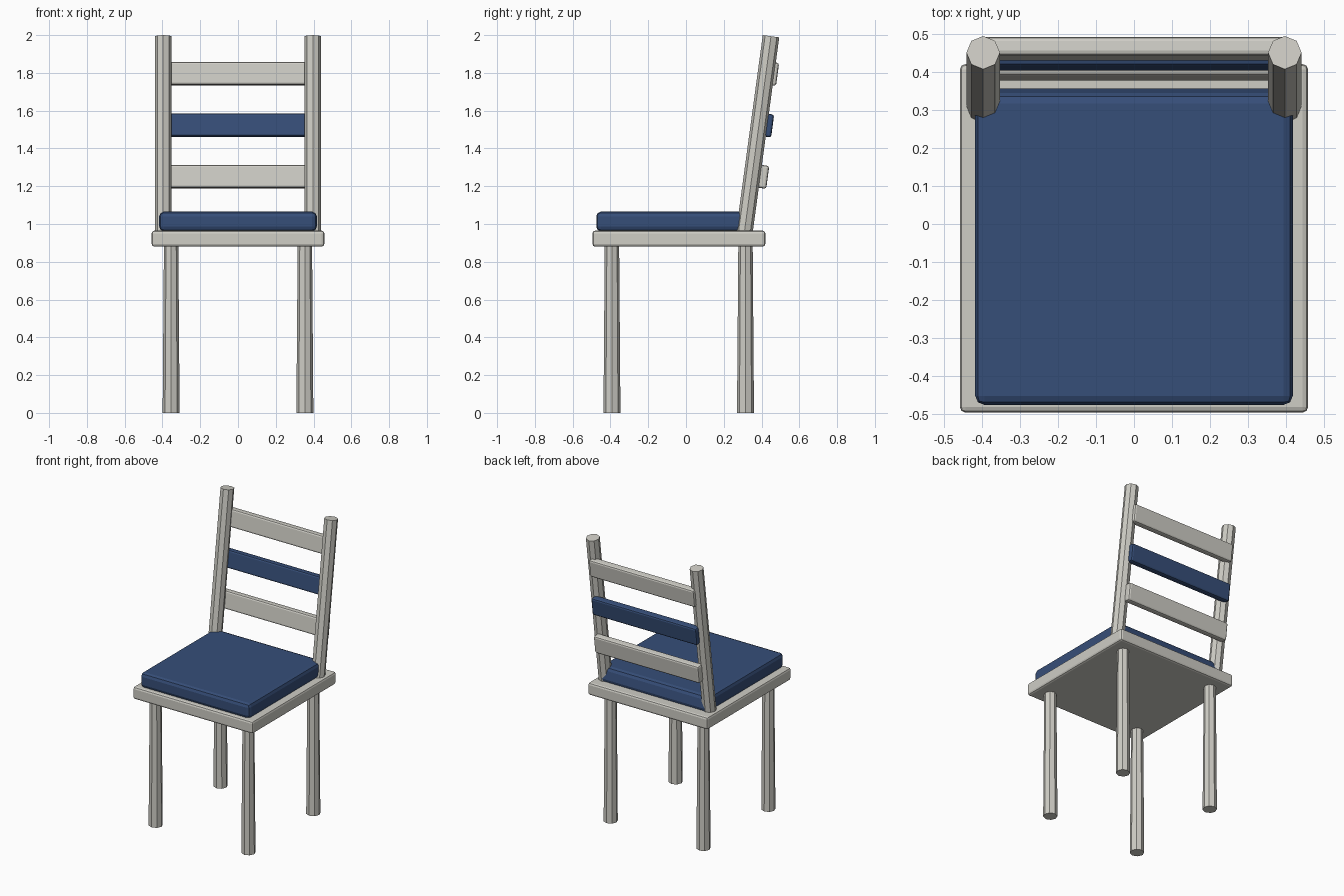
import bpy, bmesh, math
from mathutils import Matrix, Vector

if "Cube" in bpy.data.objects:
    bpy.data.objects.remove(bpy.data.objects["Cube"])


def material(name, rgb):
    m = bpy.data.materials.new(name)
    m.diffuse_color = (*rgb, 1)
    m.use_nodes = True
    m.node_tree.nodes["Principled BSDF"].inputs["Base Color"].default_value = m.diffuse_color
    return m


WOOD = material("pale grey paint", (0.62, 0.61, 0.56))
BLUE = material("navy blue", (0.037, 0.077, 0.19))


def finish(bm, name, mat):
    bmesh.ops.recalc_face_normals(bm, faces=bm.faces)
    me = bpy.data.meshes.new(name)
    bm.to_mesh(me)
    bm.free()
    me.materials.append(mat)
    ob = bpy.data.objects.new(name, me)
    bpy.context.collection.objects.link(ob)
    return ob


def box(name, mat, lo, hi, bevel, segs=2, tilt=0.0, back_slope=0.0):
    """Bevelled box between two corners, optionally leaning back about x."""
    lo, hi = Vector(lo), Vector(hi)
    size = hi - lo
    bm = bmesh.new()
    bmesh.ops.create_cube(bm, size=1)
    bmesh.ops.scale(bm, vec=size, verts=bm.verts)
    for v in bm.verts:
        if v.co.y > 0 and v.co.z > 0:
            v.co.y -= back_slope
    bmesh.ops.bevel(bm, geom=bm.edges[:], offset=bevel, segments=segs,
                    profile=0.5, affect='EDGES')
    bm.transform(Matrix.Translation((lo + hi) / 2) @ Matrix.Rotation(-tilt, 4, 'X'))
    return finish(bm, name, mat)


def rod(name, mat, a, b, r1, r2):
    """Eight-sided rod from a to b."""
    a, b = Vector(a), Vector(b)
    d = b - a
    bm = bmesh.new()
    bmesh.ops.create_cone(bm, cap_ends=True, segments=8, radius1=r1, radius2=r2,
                          depth=d.length)
    lean = math.atan2(d.y, d.z)
    bm.transform(Matrix.Translation((a + b) / 2) @ Matrix.Rotation(-lean, 4, 'X'))
    return finish(bm, name, mat)


# Seat board and cushion
box("seat", WOOD, (-0.457, -0.495, 0.88), (0.457, 0.42, 0.965), 0.014)
box("cushion", BLUE, (-0.417, -0.475, 0.962), (0.417, 0.36, 1.065), 0.024,
    back_slope=0.02)

# Legs and leaning back posts, both sides
for side, s in (("left", -1), ("right", 1)):
    for part, y in (("front_leg", -0.392), ("back_leg", 0.315)):
        rod(f"{part}_{side}", WOOD, (s * 0.354, y, 0), (s * 0.354, y, 0.9), 0.045, 0.038)
    rod(f"back_post_{side}", WOOD, (s * 0.396, 0.304, 0.92), (s * 0.396, 0.45, 1.994),
        0.044, 0.044)

# Back slats, the middle one blue
for name, mat, y, z in (("lower_slat", WOOD, 0.408, 1.25),
                        ("middle_slat", BLUE, 0.434, 1.522),
                        ("upper_slat", WOOD, 0.460, 1.795)):
    box(name, mat, (-0.40, y - 0.025, z - 0.061), (0.40, y + 0.025, z + 0.061),
        0.012, tilt=math.radians(7.5))
